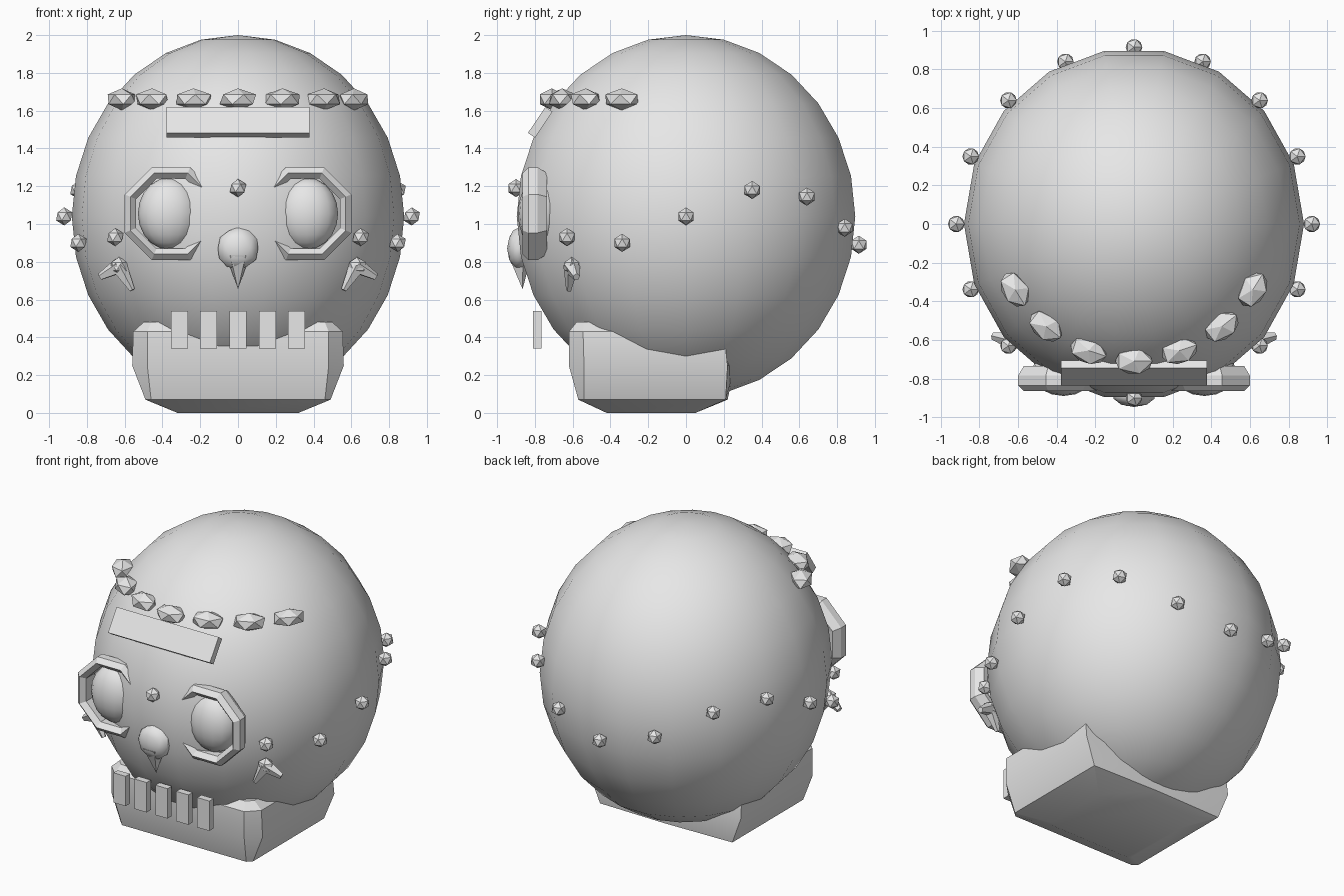
import bpy, bmesh, math
from math import sin, cos, pi, radians
from mathutils import Matrix, Vector

if "Cube" in bpy.data.objects:
    bpy.data.objects.remove(bpy.data.objects["Cube"], do_unlink=True)

GREY = (0.8, 0.8, 0.8, 1)
clay = bpy.data.materials.new("plain_grey")
clay.use_nodes = True
clay.diffuse_color = GREY
clay.node_tree.nodes["Principled BSDF"].inputs["Base Color"].default_value = GREY


def finish(name, bm, smooth=None):
    bmesh.ops.recalc_face_normals(bm, faces=bm.faces)
    mesh = bpy.data.meshes.new(name)
    bm.to_mesh(mesh)
    bm.free()
    mesh.materials.append(clay)
    ob = bpy.data.objects.new(name, mesh)
    bpy.context.collection.objects.link(ob)
    if smooth:
        bpy.ops.object.select_all(action="DESELECT")
        ob.select_set(True)
        bpy.context.view_layer.objects.active = ob
        bpy.ops.object.shade_smooth_by_angle(angle=radians(smooth))
    return ob


def place(loc, size, rot=None):
    m = Matrix.Translation(loc)
    if rot:
        m = m @ rot
    return m @ Matrix.Diagonal((*size, 1))


def ball(name, loc, size, segments, rings, turn=0):
    bm = bmesh.new()
    bmesh.ops.create_uvsphere(bm, u_segments=segments, v_segments=rings, radius=1,
                              matrix=place(loc, size) @ Matrix.Rotation(turn, 4, "Z"))
    return finish(name, bm, 40)


def stone(name, loc, size, rot=None, detail=1, smooth=None):
    bm = bmesh.new()
    bmesh.ops.create_icosphere(bm, subdivisions=detail, radius=1, matrix=place(loc, size, rot))
    return finish(name, bm, smooth)


def box(name, loc, size, rot=None):
    bm = bmesh.new()
    bmesh.ops.create_cube(bm, size=1, matrix=place(loc, size, rot))
    return finish(name, bm)


def spike(name, start, end, r1, r2, sides):
    a, b = Vector(start), Vector(end)
    turn = (b - a).to_track_quat("Z", "Y").to_matrix().to_4x4()
    bm = bmesh.new()
    bmesh.ops.create_cone(bm, cap_ends=True, segments=sides, radius1=r1, radius2=r2,
                          depth=(b - a).length, matrix=Matrix.Translation((a + b) / 2) @ turn)
    return finish(name, bm)


def loft(bm, rings, closed=False):
    loops = [[bm.verts.new(p) for p in ring] for ring in rings]
    n = len(loops[0])
    pairs = list(zip(loops, loops[1:]))
    if closed:
        pairs.append((loops[-1], loops[0]))
    else:
        bm.faces.new(loops[0])
        bm.faces.new(loops[-1])
    for a, b in pairs:
        for i in range(n):
            j = (i + 1) % n
            bm.faces.new((a[i], a[j], b[j], b[i]))


# Cranium
ball("head", (0, 0, 1.04), (0.88, 0.91, 0.96), 18, 14, pi / 2)


# Jaw: rounded at the front corners, square at the back with a slight bulge
def jaw_ring(z, half, front, back, cut, bulge):
    side = [(half - cut, front), (half, front + cut), (half, back)]
    return [(x, y, z) for x, y in side + [(0, back + bulge)]
            + [(-x, y) for x, y in reversed(side)]]


bm = bmesh.new()
loft(bm, [jaw_ring(0, 0.32, -0.42, 0.05, 0.02, 0),
          jaw_ring(0.07, 0.49, -0.57, 0.21, 0.03, 0.01),
          jaw_ring(0.25, 0.56, -0.62, 0.22, 0.08, 0.04),
          jaw_ring(0.43, 0.555, -0.62, 0.2, 0.075, 0),
          jaw_ring(0.48, 0.5, -0.58, 0.15, 0.04, 0)])
finish("jaw", bm, 30)

# Teeth
for i in range(-2, 3):
    box("tooth", (i * 0.155, -0.788, 0.44), (0.09, 0.045, 0.2))

# Forehead plate, leaning back with the skull
box("forehead_plate", (0, -0.772, 1.538), (0.755, 0.045, 0.165), Matrix.Rotation(radians(-34), 4, "X"))

# Row of stones above the plate
for x, y, yaw in [(0, -0.71, 0), (0.235, -0.655, 18), (0.455, -0.53, 38), (0.615, -0.34, 58)]:
    for s in ((1, -1) if x else (1,)):
        stone("brow_stone", (s * x, y, 1.66), (0.108, 0.075, 0.058),
              Matrix.Rotation(radians(s * yaw), 4, "Z"))

# Eye frames: octagonal rings with a ridged section, around domed eyes
section = [(0.245, -0.835), (0.215, -0.865), (0.185, -0.835), (0.185, -0.74),
           (0.215, -0.735), (0.245, -0.785)]
for s, side in ((1, "left"), (-1, "right")):
    bm = bmesh.new()
    loft(bm, [[(s * 0.355 + r * cos(a) / cos(pi / 8), y, 1.055 + r * sin(a) / cos(pi / 8))
               for r, y in section]
              for a in [(k + 0.5) * pi / 4 for k in range(8)]], closed=True)
    finish(side + "_eye_frame", bm)
    ball(side + "_eye", (s * 0.365, -0.77, 1.055), (0.165, 0.12, 0.19), 16, 10)

    # Cheek ornament: a gem with two petals hanging from it
    top = (s * 0.63, -0.605, 0.775)
    stone(side + "_cheek_gem", top, (0.055, 0.045, 0.05))
    spike(side + "_cheek_outer_petal", top, (s * 0.73, -0.58, 0.72), 0.045, 0.02, 5)
    spike(side + "_cheek_inner_petal", top, (s * 0.56, -0.62, 0.65), 0.045, 0.015, 5)

# Nose: rounded lump with a spike below
stone("nose", (0, -0.885, 0.87), (0.112, 0.062, 0.112), detail=2, smooth=30)
spike("nose_tip", (0, -0.885, 0.84), (0, -0.865, 0.655), 0.07, 0, 5)

# Studs: one between the eyes, then a wavy line around the head
stone("bridge_stud", (0, -0.9, 1.19), (0.048,) * 3)
stone("back_stud", (0, 0.915, 0.89), (0.048,) * 3)
for x, y, z in [(0.65, -0.63, 0.93), (0.845, -0.338, 0.9), (0.92, 0, 1.04),
                (0.845, 0.35, 1.18), (0.65, 0.64, 1.145), (0.355, 0.84, 0.98)]:
    for s in (1, -1):
        stone("stud", (s * x, y, z), (0.048,) * 3)
